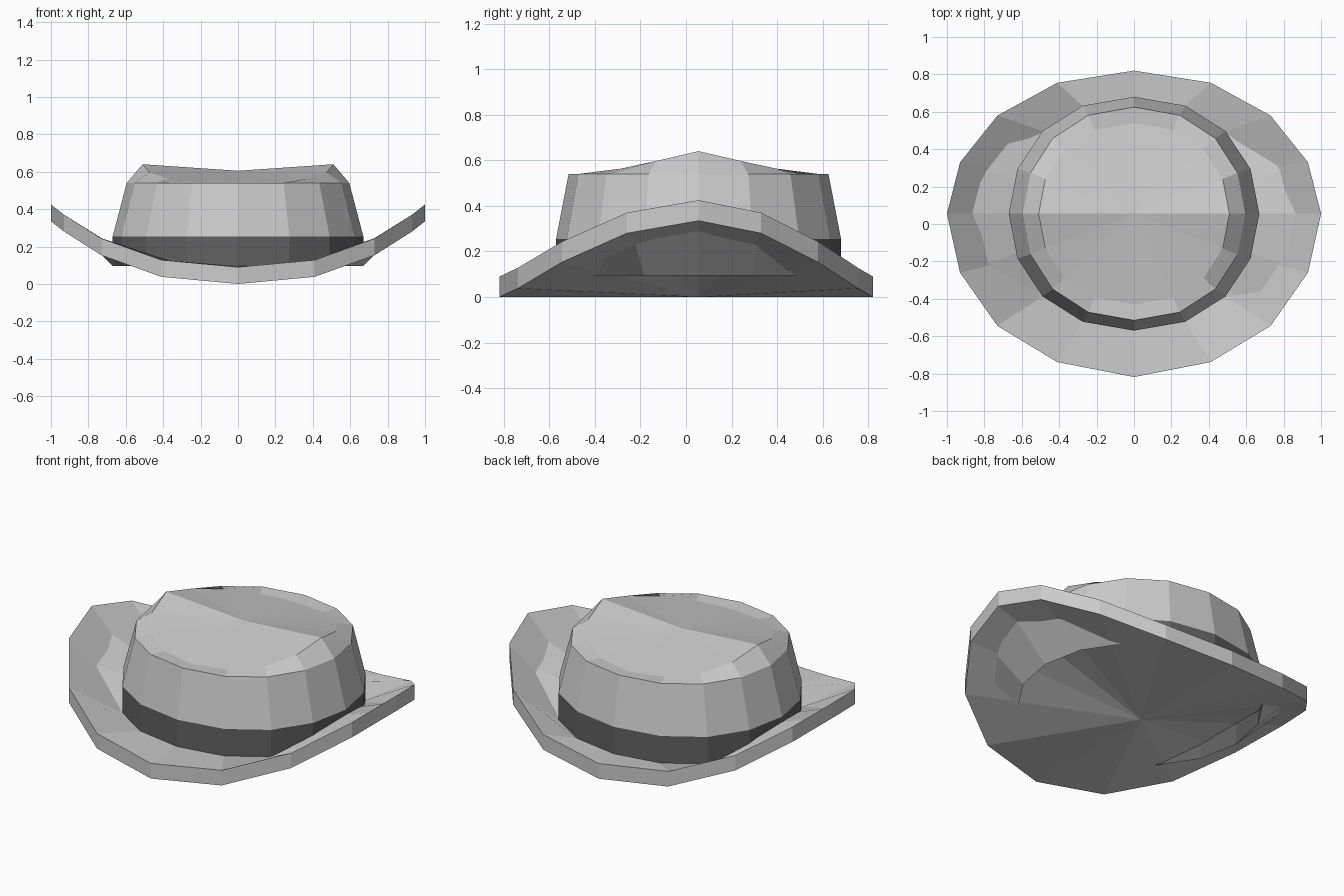
import bpy
import math

if "Cube" in bpy.data.objects:
    bpy.data.objects.remove(bpy.data.objects["Cube"])

N = 16                                   # sides of every ring
XS = [0, .41, .73, .93, 1]               # half width from front centre to side
CY = .055                                # crown centre in y
BRIM_Y = [-.818, -.738, -.545, -.26, CY, .33, .58, .755, .82]


def ring(rx, ry, z, ys=None):
    """Closed ring, counter-clockwise from the front; z is a number or front-to-side list."""
    pts = []
    for i in range(N):
        k = i if i <= N // 2 else N - i          # 0 front .. 8 back
        q = min(k, N // 2 - k)                   # 0 front/back .. 4 side
        x = XS[q] * rx * (1 if i < N // 2 else -1)
        y = ys[k] if ys else CY - ry * math.cos(k * math.tau / N)
        pts.append((x, y, z[q] if isinstance(z, list) else z))
    return pts


def loft(name, rings, bottom=None, top=None):
    """Join rings from low to high, with optional centre points closing the ends."""
    verts = [p for r in rings for p in r]
    faces = []
    for r in range(len(rings) - 1):
        for i in range(N):
            j, a, b = (i + 1) % N, r * N, (r + 1) * N
            faces.append((a + i, a + j, b + j, b + i))
    last = (len(rings) - 1) * N
    if bottom:
        verts.append(bottom)
        faces += [(len(verts) - 1, (i + 1) % N, i) for i in range(N)]
    if top:
        verts.append(top)
        faces += [(len(verts) - 1, last + i, last + (i + 1) % N) for i in range(N)]
    mesh = bpy.data.meshes.new(name)
    mesh.from_pydata(verts, [], faces)
    mesh.update()
    ob = bpy.data.objects.new(name, mesh)
    bpy.context.collection.objects.link(ob)
    return ob


# brim: curled-up sides, conical underside, flat inner edge under the crown
edge = [0, .038, .153, .28, .335]
base = ring(.67, .625, .095)
loft("brim", [ring(1, 0, edge, BRIM_Y),
              ring(1, 0, [z + .09 for z in edge], BRIM_Y),
              base], bottom=(0, CY, 0))

# dark hat band
band_top = ring(.67, .625, .255)
band = loft("hat_band", [base, band_top])
dark = bpy.data.materials.new("dark_band")
dark.diffuse_color = (.12, .12, .12, 1)
dark.use_nodes = True
dark.node_tree.nodes["Principled BSDF"].inputs["Base Color"].default_value = dark.diffuse_color
band.data.materials.append(dark)

# crown: tapered wall, raised side rims and a dented top
loft("crown", [band_top,
               ring(.595, .57, .54),
               ring(.51, .485, [.53, .54, .563, .597, .64])],
     top=(0, CY, .605))
